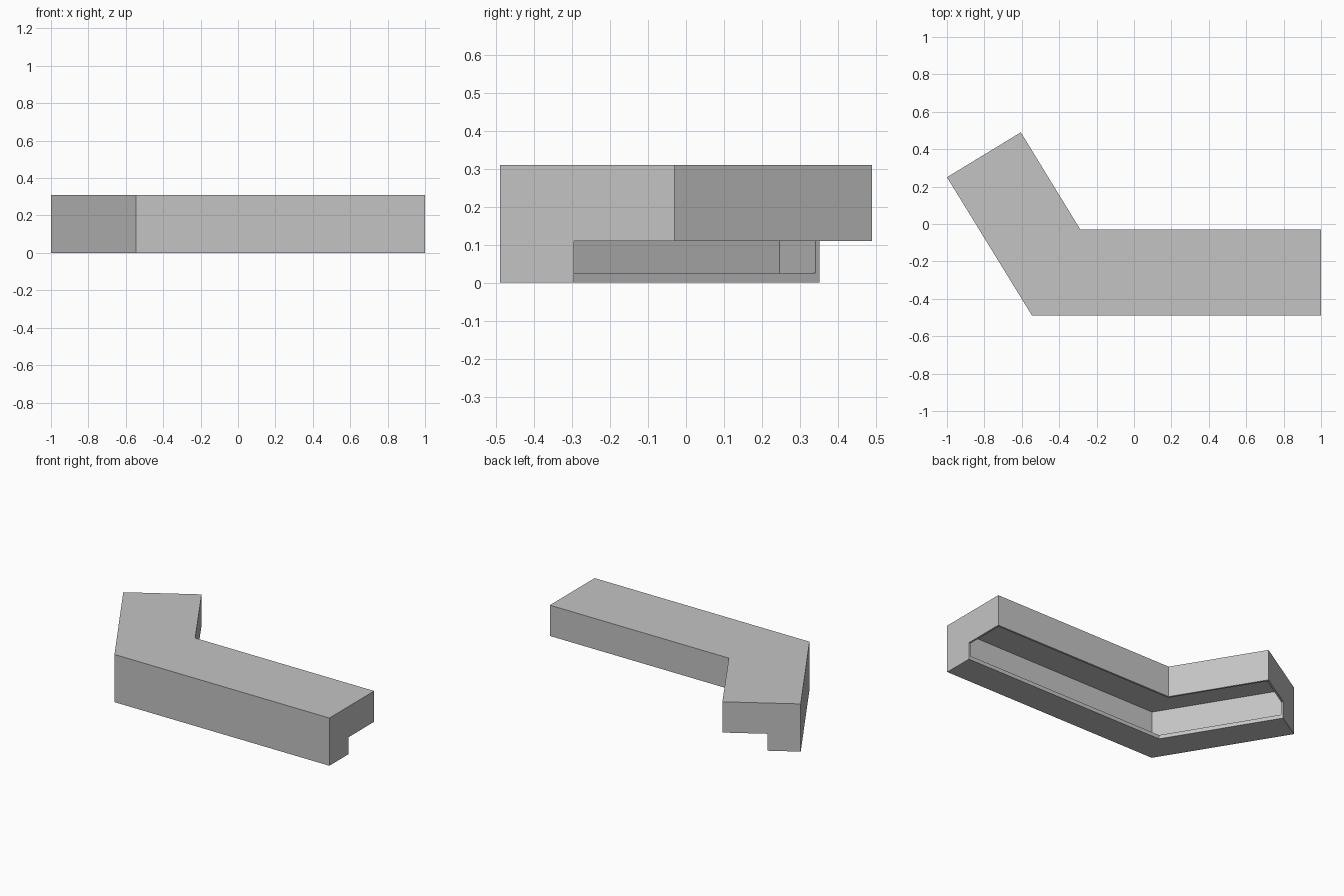
import bpy
import bmesh
from mathutils import Vector

cube = bpy.data.objects.get("Cube")
if cube:
    bpy.data.objects.remove(cube, do_unlink=True)

WIDTH, HEIGHT, WALL, FLOOR = 0.46, 0.31, 0.0125, 0.025
STEP_DEPTH, STEP_Z = 0.195, 0.11

# Plan of the bent run: front edge and back edge, from the left end round the bend
FRONT = [Vector(p) for p in ((1, -0.49), (-0.545, -0.49), (-1, 0.25))]
BACK = [Vector(p) for p in ((1, -0.03), (-0.287, -0.03), (-0.605, 0.49))]

grey = bpy.data.materials.new("plain_grey")
grey.use_nodes = True
colour = (0.55, 0.55, 0.55, 1)
grey.diffuse_color = colour
grey.node_tree.nodes["Principled BSDF"].inputs["Base Color"].default_value = colour


def sweep(name, profile, trim=0):
    """Sweep a closed (depth, height) profile along the bent plan, mitred at the bend."""
    bm = bmesh.new()
    rings = []
    for i in range(len(FRONT)):
        ring = []
        for depth, z in profile:
            line = [f.lerp(b, depth / WIDTH) for f, b in zip(FRONT, BACK)]
            p = line[i]
            if i != 1:
                p = p + (line[1] - p).normalized() * trim
            ring.append(bm.verts.new((p.x, p.y, z)))
        rings.append(ring)
    count = len(profile)
    for a, b in zip(rings, rings[1:]):
        for k in range(count):
            n = (k + 1) % count
            bm.faces.new((a[k], a[n], b[n], b[k]))
    bm.faces.new(rings[0])
    bm.faces.new(rings[-1])
    bmesh.ops.recalc_face_normals(bm, faces=bm.faces)
    mesh = bpy.data.meshes.new(name)
    bm.to_mesh(mesh)
    bm.free()
    mesh.materials.append(grey)
    obj = bpy.data.objects.new(name, mesh)
    bpy.context.collection.objects.link(obj)
    return obj


# Solid stepped body: deep front foot, shallower overhang behind
shell = sweep("bent_shell", [
    (0, 0), (STEP_DEPTH, 0), (STEP_DEPTH, STEP_Z),
    (WIDTH, STEP_Z), (WIDTH, HEIGHT), (0, HEIGHT)])

# Cavity that leaves thin walls, a floor in the foot and an open underside
top = HEIGHT - WALL
inner = WIDTH - WALL
cavity = sweep("cavity_cutter", [
    (WALL, FLOOR), (inner, FLOOR), (inner, top), (WALL, top)], WALL)
cavity.hide_render = True

hollow = shell.modifiers.new("hollow", "BOOLEAN")
hollow.operation = "DIFFERENCE"
hollow.solver = "EXACT"
hollow.object = cavity
bpy.context.view_layer.objects.active = shell
shell.select_set(True)
bpy.ops.object.modifier_apply(modifier=hollow.name)
bpy.data.objects.remove(cavity, do_unlink=True)
